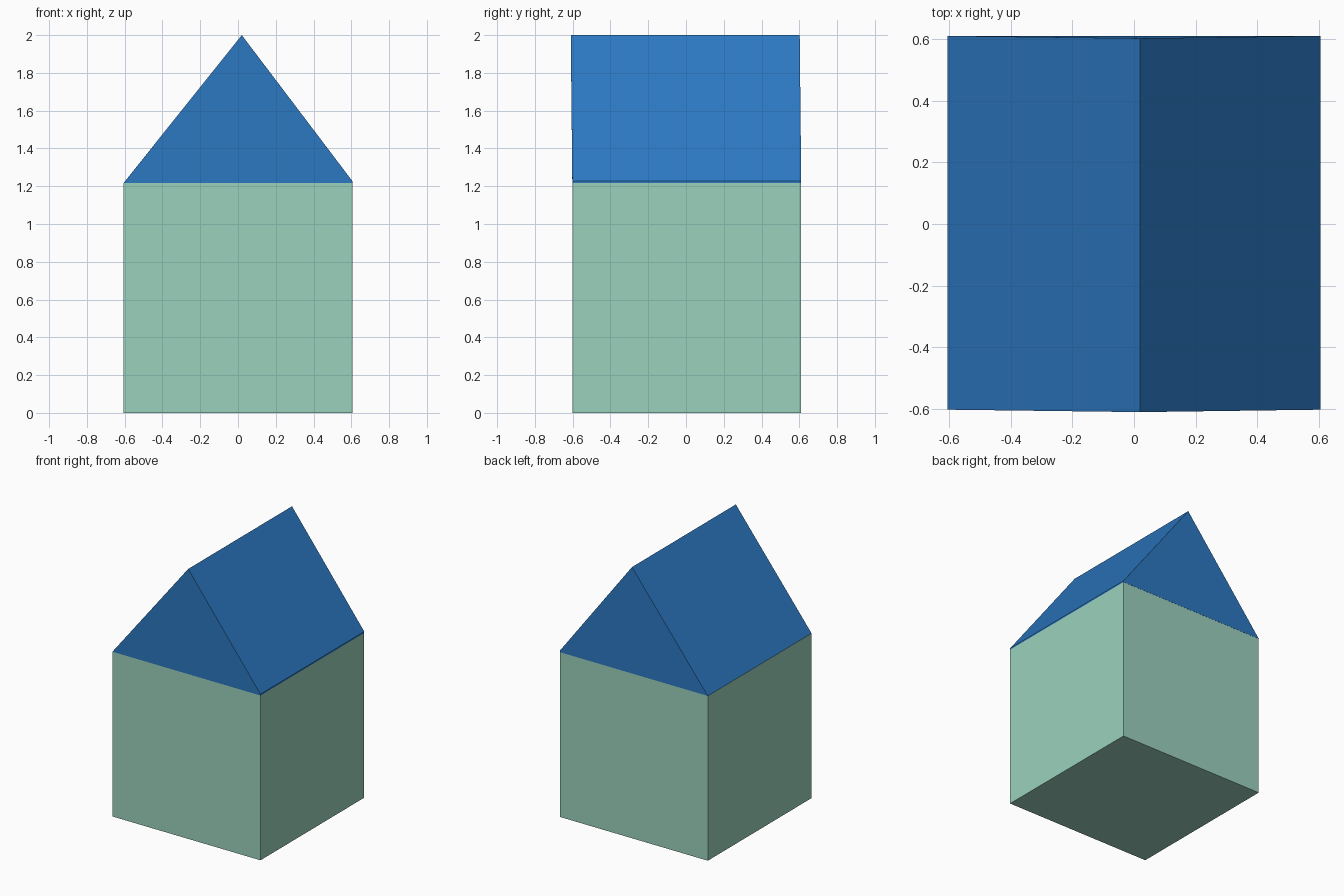
import bpy, bmesh

if "Cube" in bpy.data.objects:
    bpy.data.objects.remove(bpy.data.objects["Cube"])


def paint(obj, name, color):
    mat = bpy.data.materials.new(name)
    mat.diffuse_color = color
    mat.use_nodes = True
    mat.node_tree.nodes["Principled BSDF"].inputs["Base Color"].default_value = mat.diffuse_color
    obj.data.materials.append(mat)


# House walls: plain block
bpy.ops.mesh.primitive_cube_add(size=1, location=(0, 0.004, 0.609))
walls = bpy.context.object
walls.name = "walls"
walls.scale = (1.21, 1.21, 1.218)
paint(walls, "pale_green", (0.33, 0.64, 0.51, 1))

# Gable roof: triangular profile with the ridge slightly off centre,
# joined front to back; the ridge sits a touch further forward than the eaves
profile = [(-0.605, 1.218, 0), (0.605, 1.218, 0), (0.605, 1.228, 0), (0.02, 2.0, -0.008)]
bm = bmesh.new()
front, back = [[bm.verts.new((x, y + lean, z)) for x, z, lean in profile]
               for y in (-0.602, 0.61)]
bm.faces.new(front)
bm.faces.new(back[::-1])
for i in range(len(profile)):
    j = (i + 1) % len(profile)
    bm.faces.new((front[j], front[i], back[i], back[j]))
bmesh.ops.recalc_face_normals(bm, faces=bm.faces)
mesh = bpy.data.meshes.new("roof")
bm.to_mesh(mesh)
bm.free()
roof = bpy.data.objects.new("roof", mesh)
bpy.context.collection.objects.link(roof)
paint(roof, "roof_blue", (0.025, 0.19, 0.54, 1))
